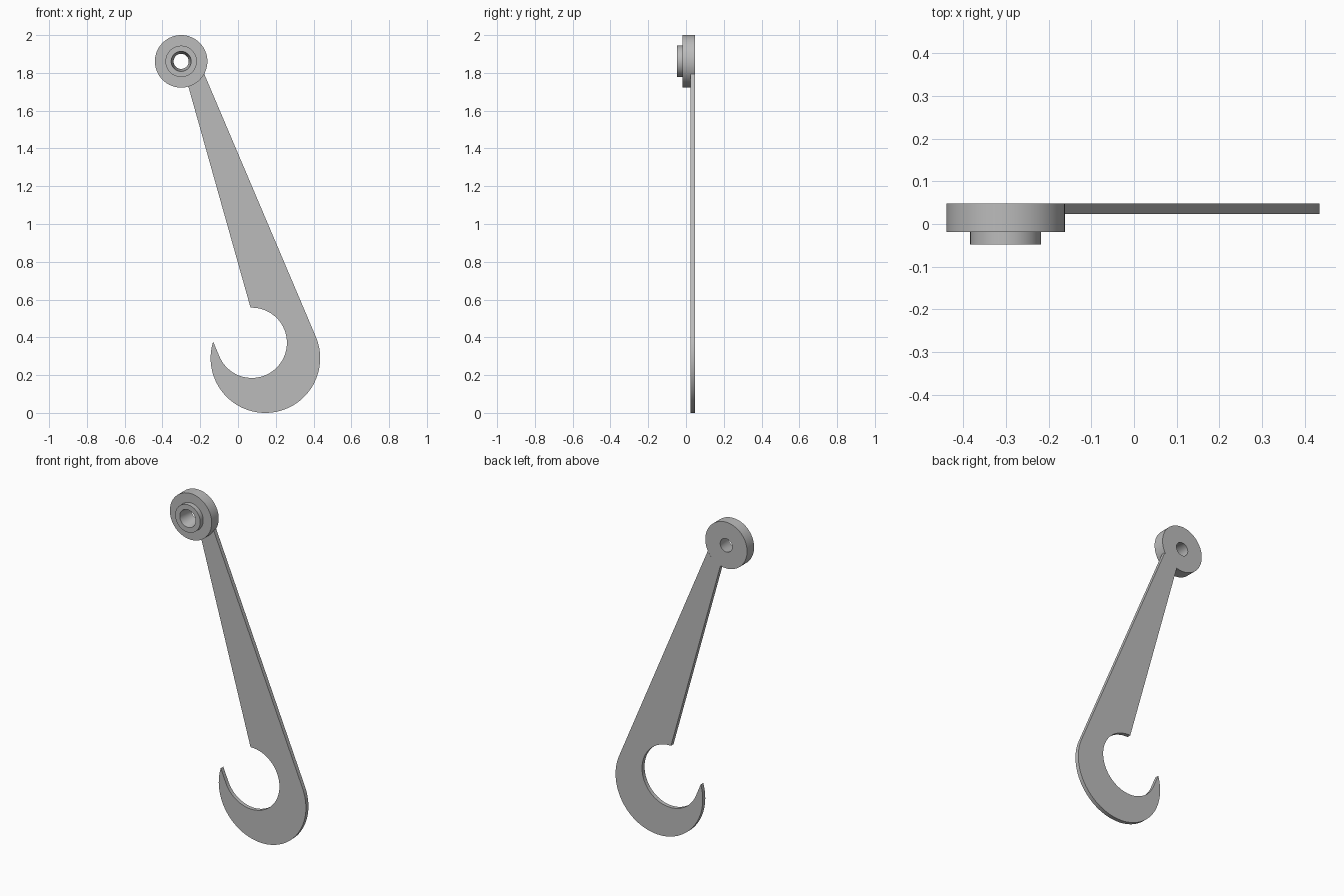
import bpy, bmesh
from math import sin, cos, radians, pi
from mathutils import Vector

if "Cube" in bpy.data.objects:
    bpy.data.objects.remove(bpy.data.objects["Cube"])

grey = bpy.data.materials.new("plain grey")
grey.use_nodes = True
colour = (0.5, 0.5, 0.5, 1)
grey.diffuse_color = colour
grey.node_tree.nodes["Principled BSDF"].inputs["Base Color"].default_value = colour

BACK, ARM_FRONT, DISC_FRONT, BOSS_FRONT = 0.048, 0.024, -0.019, -0.048
PIVOT, PIVOT_R = (-0.301, 1.861), 0.139


def arc(centre, radius, start, end, steps):
    """Points along an arc in the x-z plane, angles in degrees."""
    angles = [radians(start + (end - start) * i / steps) for i in range(steps + 1)]
    return [(centre[0] + radius * cos(a), centre[1] + radius * sin(a)) for a in angles]


def finish(name, bm):
    bmesh.ops.recalc_face_normals(bm, faces=bm.faces)
    mesh = bpy.data.meshes.new(name)
    bm.to_mesh(mesh)
    bm.free()
    obj = bpy.data.objects.new(name, mesh)
    bpy.context.collection.objects.link(obj)
    mesh.materials.append(grey)
    bpy.ops.object.select_all(action='DESELECT')
    obj.select_set(True)
    bpy.context.view_layer.objects.active = obj
    bpy.ops.object.shade_smooth_by_angle(angle=radians(30))
    return obj


# Flat arm and hook: one outline, extruded through its thickness
outline = arc((0.145, 0.29), 0.29, 23, -197.5, 72)          # outer bend to the tip
outline += arc((0.073, 0.371), 0.186, 205, 452, 64)         # inside of the hook
outline += arc(PIVOT, PIVOT_R, -74, -28.5, 14)              # seat against the pivot disc
bm = bmesh.new()
face = bm.faces.new([bm.verts.new((x, ARM_FRONT, z)) for x, z in outline])
extruded = bmesh.ops.extrude_face_region(bm, geom=[face])["geom"]
bmesh.ops.translate(bm, vec=Vector((0, BACK - ARM_FRONT, 0)),
                    verts=[v for v in extruded if isinstance(v, bmesh.types.BMVert)])
finish("hook_arm", bm)

# Pivot disc with raised boss and tapered hole: closed profile of (radius, y) turned about y
profile = [(0.04, BACK), (PIVOT_R, BACK), (PIVOT_R, DISC_FRONT),
           (0.083, DISC_FRONT), (0.083, BOSS_FRONT), (0.053, BOSS_FRONT)]
SIDES = 64
bm = bmesh.new()
rings = []
for r, y in profile:
    rings.append([bm.verts.new((PIVOT[0] + r * cos(2 * pi * i / SIDES), y,
                                PIVOT[1] + r * sin(2 * pi * i / SIDES)))
                  for i in range(SIDES)])
for k, ring in enumerate(rings):
    following = rings[(k + 1) % len(rings)]
    for i in range(SIDES):
        j = (i + 1) % SIDES
        bm.faces.new((ring[i], ring[j], following[j], following[i]))
finish("pivot_disc", bm)
